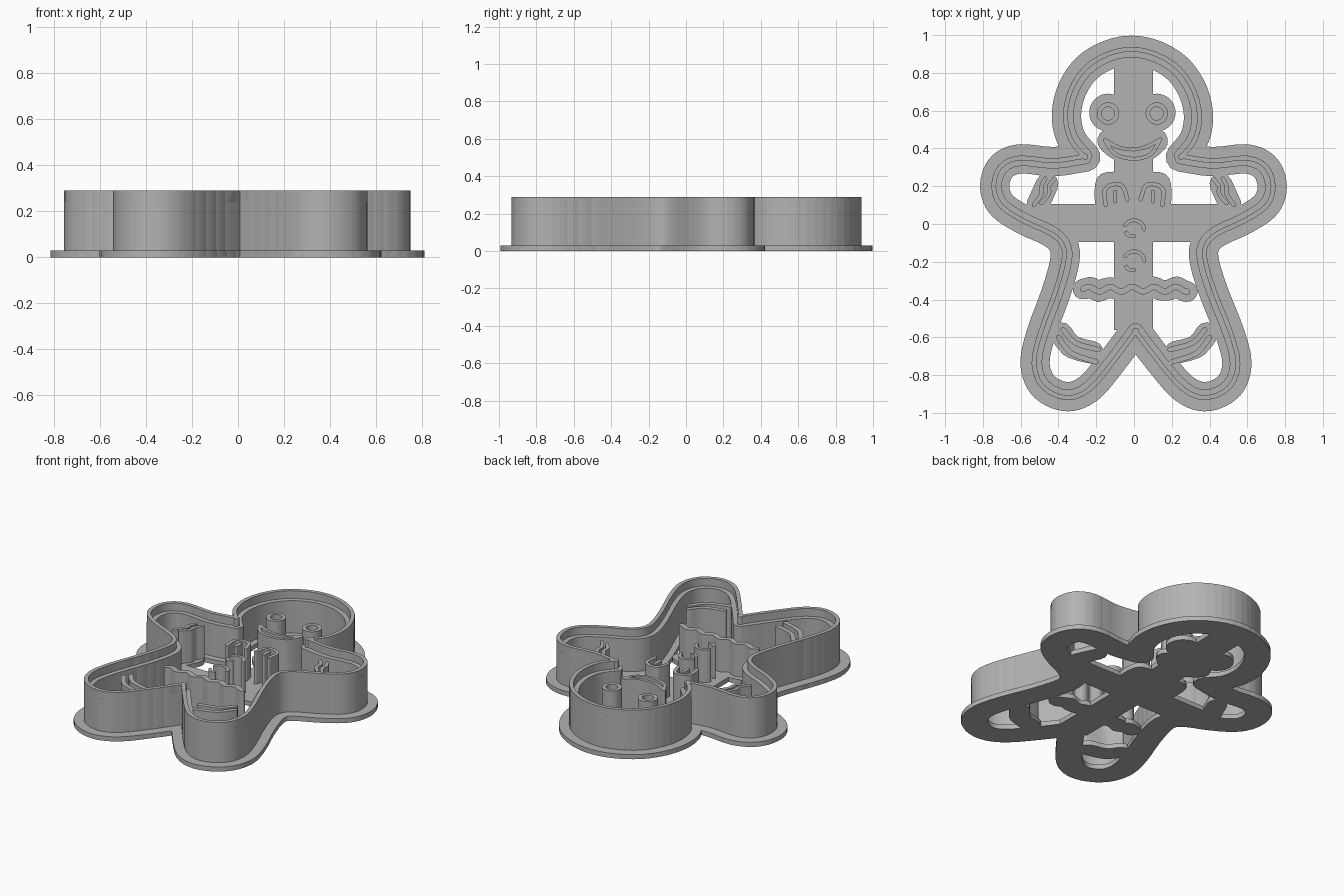
import bpy, bmesh
from math import pi, cos, sin, atan2
from mathutils import Vector
from mathutils.geometry import delaunay_2d_cdt

if "Cube" in bpy.data.objects:
    bpy.data.objects.remove(bpy.data.objects["Cube"])

PLATE, STEP, RIM = 0.03, 0.24, 0.29

grey = bpy.data.materials.new("plain grey")
grey.use_nodes = True
grey.diffuse_color = (0.45, 0.45, 0.45, 1)
grey.node_tree.nodes["Principled BSDF"].inputs["Base Color"].default_value = grey.diffuse_color


def smooth(points, steps=3):
    """Smooth open curve through the points."""
    p = [Vector(q) for q in points]
    p = [2 * p[0] - p[1]] + p + [2 * p[-1] - p[-2]]
    out = []
    for a, b, c, d in zip(p, p[1:], p[2:], p[3:]):
        for i in range(steps):
            t = i / steps
            out.append((2 * b + (c - a) * t + (2 * a - 5 * b + 4 * c - d) * t ** 2
                        + (3 * b - a - 3 * c + d) * t ** 3) / 2)
    return out + [p[-2]]


def mirror(points):
    return [(-x, y) for x, y in points]


def arc(x, y, r, start, end, n=12):
    return [Vector((x + r * cos(start + (end - start) * i / n),
                    y + r * sin(start + (end - start) * i / n))) for i in range(n + 1)]


def shift(path, d):
    """Move a path to its left by d."""
    out = []
    for i, p in enumerate(path):
        t = (path[min(i + 1, len(path) - 1)] - path[max(i - 1, 0)]).normalized()
        out.append(p + Vector((-t.y, t.x)) * d)
    return out


def stroke(path, r, n=6):
    """Rounded band of half width r along a path, as convex pieces."""
    pieces = []
    for a, b in zip(path, path[1:]):
        h = atan2(b.y - a.y, b.x - a.x)
        pieces.append(arc(a.x, a.y, r, h + pi / 2, h + 3 * pi / 2, n)
                      + arc(b.x, b.y, r, h - pi / 2, h + pi / 2, n))
    return pieces


def box(x0, x1, y0, y1):
    return [[Vector(c) for c in ((x0, y0), (x1, y0), (x1, y1), (x0, y1))]]


def layer(name, pieces, z0, z1):
    """Merge flat pieces into one outline and extrude it."""
    verts, faces = [], []
    for piece in pieces:
        faces.append(list(range(len(verts), len(verts) + len(piece))))
        verts += piece
    v, _, f, _, _, origin = delaunay_2d_cdt(verts, [], faces, 1, 1e-5)
    bm = bmesh.new()
    bv = [bm.verts.new((p.x, p.y, z0)) for p in v]
    for face, source in zip(f, origin):
        if source:
            bm.faces.new([bv[i] for i in face])
    bmesh.ops.delete(bm, geom=[q for q in bm.verts if not q.link_faces], context='VERTS')
    top = bmesh.ops.extrude_face_region(bm, geom=bm.faces[:])["geom"]
    bmesh.ops.translate(bm, vec=(0, 0, z1 - z0),
                        verts=[g for g in top if isinstance(g, bmesh.types.BMVert)])
    bmesh.ops.recalc_face_normals(bm, faces=bm.faces[:])
    mesh = bpy.data.meshes.new(name)
    bm.to_mesh(mesh)
    bm.free()
    mesh.materials.append(grey)
    obj = bpy.data.objects.new(name, mesh)
    bpy.context.collection.objects.link(obj)
    bpy.ops.object.select_all(action='DESELECT')
    obj.select_set(True)
    bpy.context.view_layer.objects.active = obj
    bpy.ops.object.shade_smooth_by_angle(angle=0.6)
    return obj


# Body outline: head arch and two sides, meeting in sharp corners at neck and crotch
head = [(0.25, 0.355), (0.325, 0.45), (0.35, 0.57), (0.323, 0.70), (0.247, 0.818), (0.13, 0.893)]
side = [(0.25, 0.355), (0.42, 0.33), (0.6, 0.345), (0.7, 0.3), (0.735, 0.2), (0.7, 0.1),
        (0.58, 0.02), (0.44, -0.045), (0.375, -0.11), (0.37, -0.2), (0.42, -0.37),
        (0.5, -0.58), (0.535, -0.74), (0.49, -0.86), (0.37, -0.915), (0.25, -0.87),
        (0.12, -0.72), (0, -0.56)]
head_path = smooth(head + [(0, 0.92)] + mirror(head)[::-1])
outline = [head_path, smooth(mirror(side)), smooth(side[::-1])]
for path in outline:
    for p in path:
        p.x -= 0.014 * p.y          # slight lean of the figure


def band(offset, r):
    return [q for path in outline for q in stroke(shift(path, offset), r)]


# Stamp lines
def both(points):
    return [smooth(points), smooth(mirror(points))]


eyes = [arc(x, 0.585, 0.047, 0, 2 * pi, 20) for x in (-0.137, 0.12)]
mouth = [smooth([(-0.155, 0.445), (-0.08, 0.405), (0, 0.395), (0.07, 0.41), (0.14, 0.45)]),
         smooth([(-0.155, 0.445), (-0.1, 0.37), (0, 0.345), (0.09, 0.37), (0.14, 0.45)])]
bow = both([(0.15, 0.1), (0.155, 0.18), (0.11, 0.21), (0.06, 0.2), (0.035, 0.13)])
bow += both([(0.1, 0.17), (0.1, 0.12)])
buttons = [arc(0, y, 0.055, 0.1, 2.6) for y in (-0.035, -0.2)]
buttons += [arc(-0.01, y, 0.035, 3.6, 5) for y in (-0.03, -0.21)]
belt = [[Vector((-0.27 + 0.0138 * i, -0.345 + 0.013 * sin(i * 0.75))) for i in range(41)]]
sleeves = both([(0.47, 0.24), (0.49, 0.2), (0.49, 0.16), (0.53, 0.1)])
sleeves += both([(0.42, 0.24), (0.45, 0.2), (0.45, 0.16), (0.49, 0.11)])
feet = both([(0.375, -0.56), (0.31, -0.63), (0.19, -0.665)])
feet += both([(0.4, -0.6), (0.33, -0.685), (0.2, -0.73)])

for name, paths, r in (("eyes", eyes, 0.012), ("mouth", mouth, 0.01), ("bow", bow, 0.011),
                       ("buttons", buttons, 0.01), ("belt", belt, 0.016),
                       ("sleeve_trim", sleeves, 0.011), ("foot_trim", feet, 0.014)):
    layer(name + "_stamp", [q for path in paths for q in stroke(path, r)], PLATE, STEP)

# Base plate: flange, crossing struts and rounded pads beneath the stamps
base = band(0, 0.0775)
base += box(-0.105, 0.1, -0.56, 0.9) + box(-0.48, 0.48, -0.095, 0.105)
base += [arc(x, 0.59, 0.1, 0, 2 * pi, 32)[:-1] for x in (-0.137, 0.12)]
pads = [([(-0.13, 0.44), (-0.06, 0.39), (0.05, 0.39), (0.115, 0.44)], 0.065),
        ([(-0.14, 0.1), (-0.14, 0.21), (-0.06, 0.2), (0.05, 0.2), (0.13, 0.21), (0.13, 0.1)], 0.065)]
for pad in ([(0.46, 0.21), (0.51, 0.1)], [(0.385, -0.58), (0.33, -0.65), (0.22, -0.68)]):
    pads += [(pad, 0.06), (mirror(pad), 0.06)]
for points, r in pads:
    base += stroke(smooth(points, 2), r)
base += stroke(belt[0][::3] + belt[0][-1:], 0.055)
layer("base_plate", base, 0, PLATE)

# Stepped wall with a thin cutting rim
layer("wall", band(0.01, 0.0275), PLATE, STEP)
layer("cutting_rim", band(-0.005, 0.0125), STEP, RIM)
